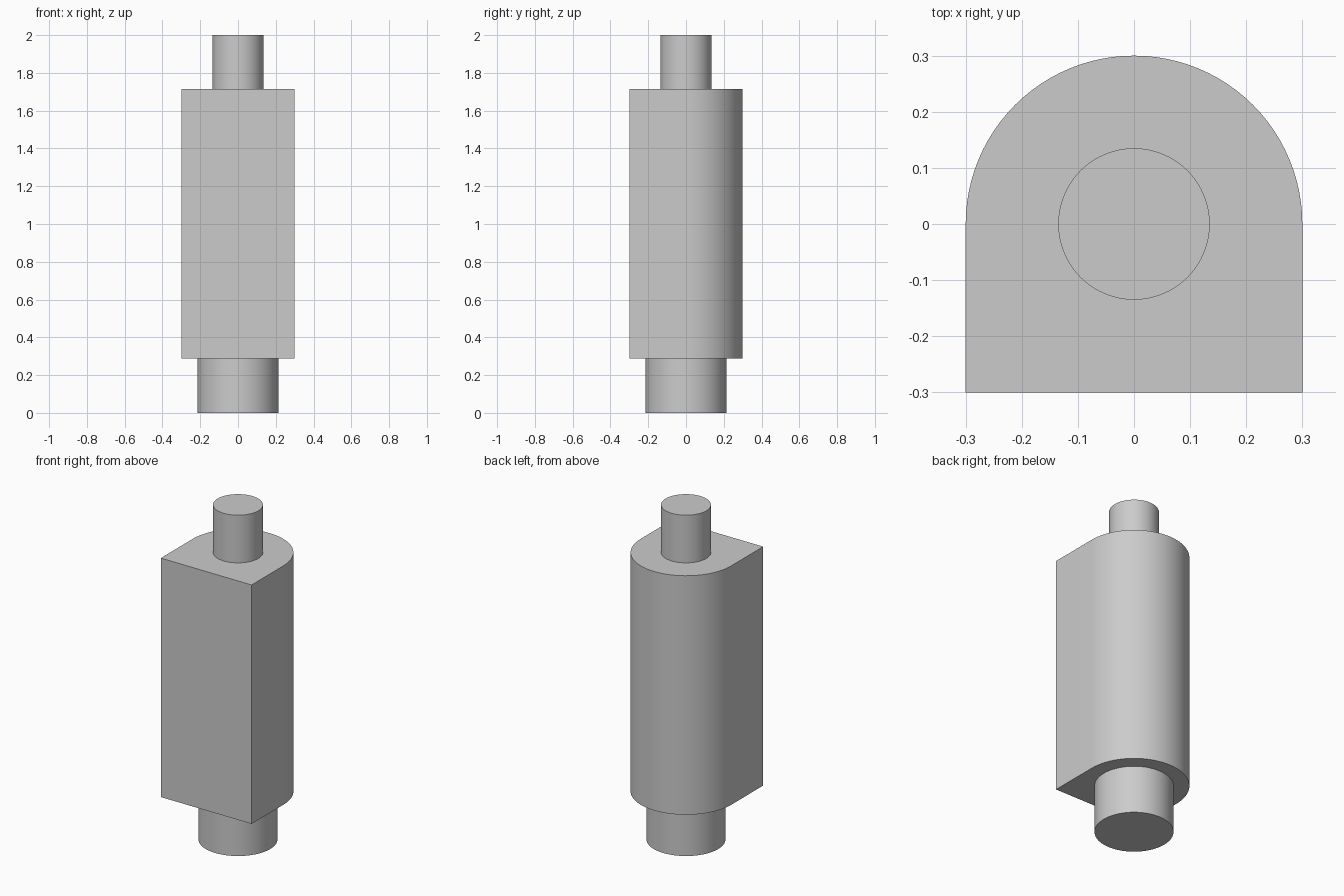
import bpy
import bmesh
from math import pi, sin, cos, radians

if "Cube" in bpy.data.objects:
    bpy.data.objects.remove(bpy.data.objects["Cube"], do_unlink=True)

GREY = (0.6, 0.6, 0.6, 1.0)
grey = bpy.data.materials.new("plain grey")
grey.use_nodes = True
grey.diffuse_color = GREY
grey.node_tree.nodes["Principled BSDF"].inputs["Base Color"].default_value = GREY


def arc(radius, start, end, steps):
    """Points on an arc, both ends included."""
    angles = [start + (end - start) * i / steps for i in range(steps + 1)]
    return [(radius * cos(a), radius * sin(a)) for a in angles]


def extrude(name, outline, bottom, top):
    """Solid prism from a counter-clockwise outline."""
    bm = bmesh.new()
    base = bm.faces.new([bm.verts.new((x, y, bottom)) for x, y in outline])
    side = bmesh.ops.extrude_face_region(bm, geom=[base], use_keep_orig=True)
    moved = [v for v in side["geom"] if isinstance(v, bmesh.types.BMVert)]
    bmesh.ops.translate(bm, verts=moved, vec=(0, 0, top - bottom))
    bmesh.ops.recalc_face_normals(bm, faces=bm.faces)
    mesh = bpy.data.meshes.new(name)
    bm.to_mesh(mesh)
    bm.free()
    mesh.materials.append(grey)
    obj = bpy.data.objects.new(name, mesh)
    bpy.context.collection.objects.link(obj)
    bpy.ops.object.select_all(action="DESELECT")
    obj.select_set(True)
    bpy.context.view_layer.objects.active = obj
    bpy.ops.object.shade_smooth_by_angle(angle=radians(30))
    return obj


HALF = 0.3
LOWER, UPPER = 0.287, 1.715

# Body: flat front and sides, half-round back
body_outline = arc(HALF, 0, pi, 48) + [(-HALF, -HALF), (HALF, -HALF)]
extrude("body", body_outline, LOWER, UPPER)

# Round pins below and above the body
extrude("bottom_pin", arc(0.214, 0, 2 * pi, 64)[:-1], 0, LOWER)
extrude("top_pin", arc(0.135, 0, 2 * pi, 64)[:-1], UPPER, 2)
